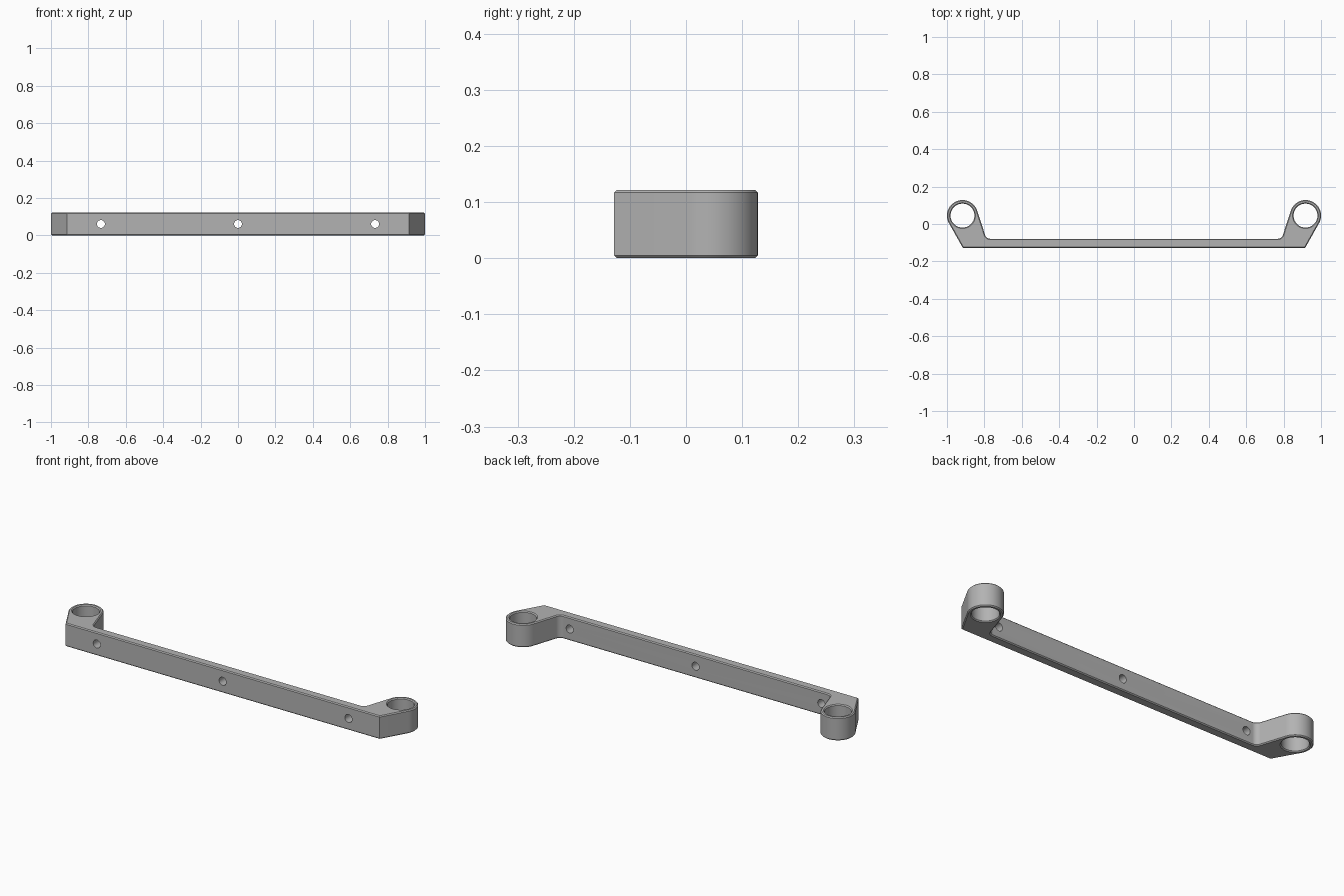
import bpy, bmesh
from math import sin, cos, acos, atan2, pi, radians, hypot
from mathutils import Vector, Matrix

HEIGHT, CHAMFER = 0.122, 0.005
LUG = Vector((0.917, 0.045))
LUG_R, BORE_R = 0.083, 0.064
FRONT, BACK = -0.128, -0.079
SCREW_R, SCREW_X = 0.021, 0.733

cube = bpy.data.objects.get("Cube")
if cube:
    bpy.data.objects.remove(cube)

grey = bpy.data.materials.new("plain_grey")
grey.use_nodes = True
colour = (0.45, 0.45, 0.45, 1)
grey.diffuse_color = colour
grey.node_tree.nodes["Principled BSDF"].inputs["Base Color"].default_value = colour


def arc(centre, radius, start, end, steps):
    angles = [start + (end - start) * i / steps for i in range(steps + 1)]
    return [centre + radius * Vector((cos(a), sin(a))) for a in angles]


def make_object(name, bm):
    bmesh.ops.recalc_face_normals(bm, faces=bm.faces)
    mesh = bpy.data.meshes.new(name)
    bm.to_mesh(mesh)
    bm.free()
    mesh.materials.append(grey)
    obj = bpy.data.objects.new(name, mesh)
    bpy.context.collection.objects.link(obj)
    return obj


def lathe_cutter(name, profile, matrix, steps=48):
    """Closed round cutter from (radius, height) rings."""
    bm = bmesh.new()
    rings = [[bm.verts.new((r * cos(2 * pi * i / steps), r * sin(2 * pi * i / steps), z))
              for i in range(steps)] for r, z in profile]
    for low, high in zip(rings, rings[1:]):
        for i in range(steps):
            j = (i + 1) % steps
            bm.faces.new((low[i], low[j], high[j], high[i]))
    bm.faces.new(rings[0])
    bm.faces.new(rings[-1])
    bm.transform(matrix)
    obj = make_object(name, bm)
    obj.hide_render = True
    return obj


# Half outline: front corner, round lug end, then the fillet into the thin bar
corner = Vector((0.915, FRONT))
to_corner = corner - LUG
outer = atan2(to_corner.y, to_corner.x) + acos(LUG_R / to_corner.length)
lean = radians(18)
inner = pi - lean
half = [corner] + arc(LUG, LUG_R, outer, inner, 36)
tangent = half[-1]
fillet_r = 0.03
fillet_y = BACK + fillet_r
normal = Vector((cos(inner), sin(inner)))
# Fillet centre lies one radius off both the lug side and the bar back
fillet_x = (normal.dot(tangent) + fillet_r - normal.y * fillet_y) / normal.x
half += arc(Vector((fillet_x, fillet_y)), fillet_r, -lean, -pi / 2, 10)
outline = half + [Vector((-p.x, p.y)) for p in reversed(half)]

# Bracket body: extruded outline with chamfered rims
bm = bmesh.new()
base = bm.faces.new([bm.verts.new((p.x, p.y, 0)) for p in outline])
grown = bmesh.ops.extrude_face_region(bm, geom=[base])["geom"]
bmesh.ops.translate(bm, vec=(0, 0, HEIGHT),
                    verts=[g for g in grown if isinstance(g, bmesh.types.BMVert)])
bmesh.ops.recalc_face_normals(bm, faces=bm.faces)
rims = [e for e in bm.edges if abs(e.verts[0].co.z - e.verts[1].co.z) < 0.001]
bmesh.ops.bevel(bm, geom=rims, offset=CHAMFER, offset_type='OFFSET',
                segments=1, affect='EDGES')
bracket = make_object("mounting_bracket", bm)

# Lug bores with countersunk mouths
flare = BORE_R + 2 * CHAMFER
bore = [(flare, -CHAMFER), (BORE_R, CHAMFER),
        (BORE_R, HEIGHT - CHAMFER), (flare, HEIGHT + CHAMFER)]
cutters = [lathe_cutter("bore_cutter", bore, Matrix.Translation((s * LUG.x, LUG.y, 0)))
           for s in (-1, 1)]

# Screw holes through the bar
for x in (-SCREW_X, 0, SCREW_X):
    place = Matrix.Translation((x, (FRONT + BACK) / 2, HEIGHT / 2)) @ Matrix.Rotation(pi / 2, 4, 'X')
    cutters.append(lathe_cutter("screw_hole_cutter", [(SCREW_R, -0.04), (SCREW_R, 0.04)], place, 32))

for cutter in cutters:
    cut = bracket.modifiers.new(cutter.name, 'BOOLEAN')
    cut.operation = 'DIFFERENCE'
    cut.solver = 'EXACT'
    cut.object = cutter

# Keep the cut mesh and drop the helpers
bpy.context.view_layer.update()
graph = bpy.context.evaluated_depsgraph_get()
result = bpy.data.meshes.new_from_object(bracket.evaluated_get(graph))
bracket.modifiers.clear()
bracket.data = result
result.name = "mounting_bracket"
result.materials.clear()
result.materials.append(grey)
for cutter in cutters:
    bpy.data.objects.remove(cutter)

for obj in bpy.context.selected_objects:
    obj.select_set(False)
bracket.select_set(True)
bpy.context.view_layer.objects.active = bracket
bpy.ops.object.shade_smooth_by_angle(angle=radians(25))
